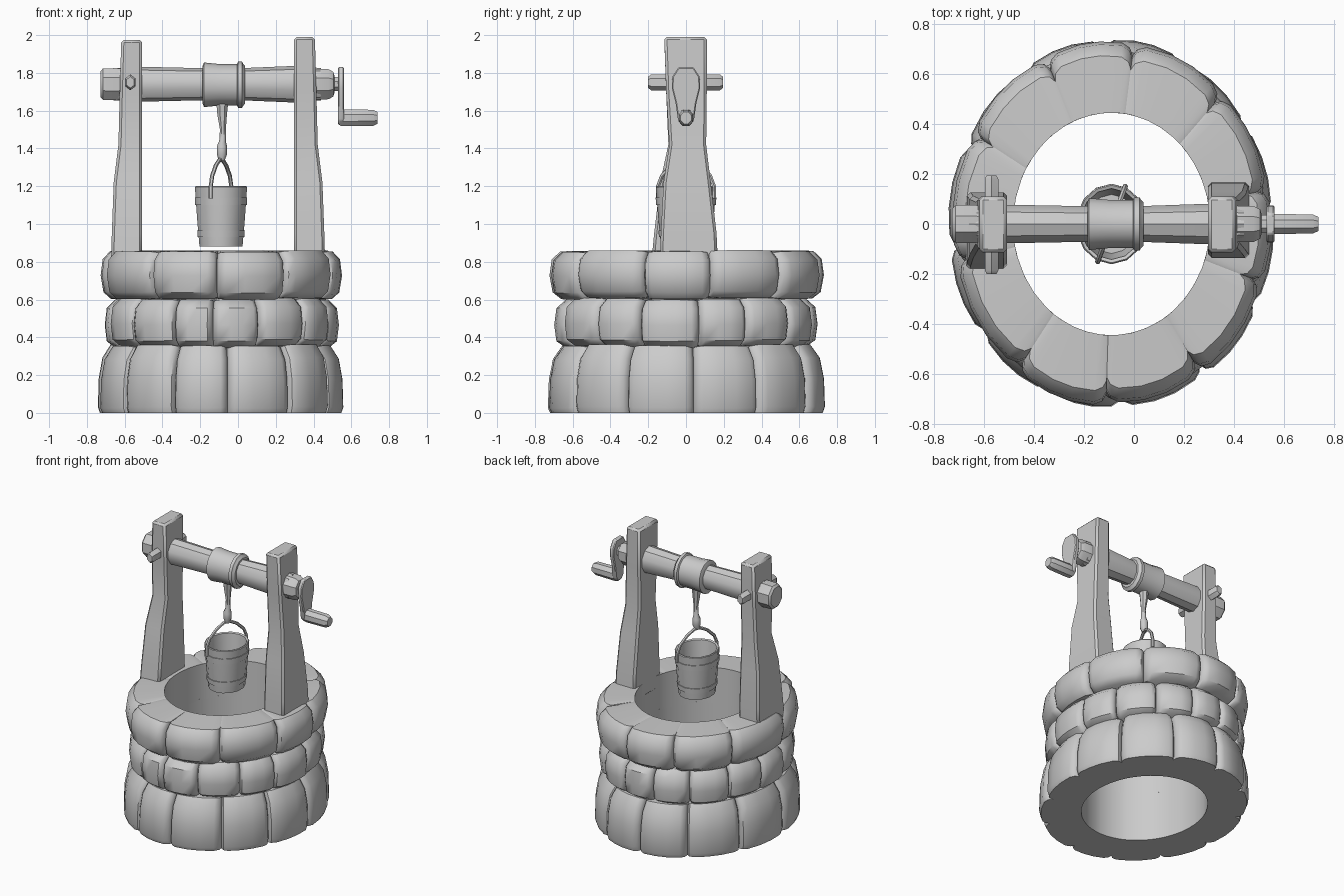
import bpy, bmesh, random
from math import sin, cos, pi, radians
from mathutils import Vector

if "Cube" in bpy.data.objects:
    bpy.data.objects.remove(bpy.data.objects["Cube"])

random.seed(4)
CX, SX = -0.09, 0.885          # well centre in x, and x squash of round parts


def finish(name, bm, angle=35, bevel=0):
    bmesh.ops.recalc_face_normals(bm, faces=bm.faces)
    me = bpy.data.meshes.new(name)
    bm.to_mesh(me)
    bm.free()
    ob = bpy.data.objects.new(name, me)
    bpy.context.collection.objects.link(ob)
    if bevel:
        m = ob.modifiers.new("bevel", 'BEVEL')
        m.width, m.segments = bevel, 1
    bpy.ops.object.select_all(action='DESELECT')
    ob.select_set(True)
    bpy.context.view_layer.objects.active = ob
    bpy.ops.object.shade_smooth_by_angle(angle=radians(angle))
    return ob


def loft(bm, sections, caps=True, loop=False):
    """Skin a list of equal-length closed sections."""
    rows = [[bm.verts.new(p) for p in s] for s in sections]
    n = len(rows[0])
    pairs = list(zip(rows, rows[1:])) + ([(rows[-1], rows[0])] if loop else [])
    for a, b in pairs:
        for i in range(n):
            j = (i + 1) % n
            bm.faces.new((a[i], a[j], b[j], b[i]))
    if caps and not loop:
        bm.faces.new(rows[0])
        bm.faces.new(rows[-1])


def ring(axis, pos, centre, ra, rb, n):
    """Ellipse across an axis; centre gives the other two coordinates."""
    out = []
    for k in range(n):
        t = 2 * pi * (k + .5) / n
        p = [centre[0] + ra * cos(t), centre[1] + rb * sin(t)]
        p.insert(axis, pos)
        out.append(p)
    return out


def spun(name, axis, centre, profile, n, ratio=1.0, **kw):
    """Solid from (position, radius) pairs along an axis."""
    bm = bmesh.new()
    loft(bm, [ring(axis, p, centre, r * ratio, r, n) for p, r in profile])
    return finish(name, bm, **kw)


def tube(name, pts, radii, n=6):
    """Tapered tube along a path."""
    bm, pts, secs = bmesh.new(), [Vector(p) for p in pts], []
    for i, p in enumerate(pts):
        d = (pts[min(i + 1, len(pts) - 1)] - pts[max(i - 1, 0)]).normalized()
        u = d.cross(Vector((.9, -.43, .05))).normalized()
        v = d.cross(u)
        secs.append([p + radii[i] * (u * cos(2 * pi * k / n) + v * sin(2 * pi * k / n)) for k in range(n)])
    loft(bm, secs)
    return finish(name, bm, 50)


# Stone courses: each stone is a bulging profile swept between two angles
def course(name, profile, bounds):
    bm = bmesh.new()
    zm = (profile[0][1] + profile[-1][1]) / 2
    for a, b in zip(bounds, bounds[1:] + [bounds[0] + 360]):
        dr, dz = random.uniform(-.008, .006), random.uniform(-.006, .004)
        secs = []
        for t, pull in ((0, .05), (.04, .022), (.13, .005), (.38, 0), (.62, 0), (.87, .005), (.96, .022), (1, .05)):
            ang = radians(a + (b - a) * t)
            sec = []
            for r, z in profile:
                if r > .5:
                    r += dr - pull
                    if z > 0:
                        z = zm + (z - zm) * (1 - pull * 1.6) + dz
                sec.append((CX + SX * r * cos(ang), r * sin(ang), z))
            secs.append(sec)
        loft(bm, secs)
    return finish(name, bm, 40)


def spread(n, start):
    return [start + 360 / n * (i + random.uniform(-.1, .1)) for i in range(n)]


course("bottom_stones", [(.445, 0), (.725, 0), (.737, .03), (.732, .18), (.71, .29), (.66, .36), (.445, .362)],
       spread(12, 5))
course("middle_stones", [(.445, .35), (.64, .35), (.69, .385), (.702, .47), (.69, .56), (.64, .605), (.445, .61)],
       spread(15, 4))
course("top_stones", [(.445, .60), (.665, .605), (.71, .64), (.727, .73), (.715, .815), (.67, .858), (.445, .86)],
       [11, 46, 82, 114, 150, 192, 234, 268, 304, 341])


# Posts: straight inside face, flared outer and side faces
def post(name, inner, side, top, dy):
    bm, secs = bmesh.new(), []
    for z, w, y0, y1 in ((.76, .165, -.155, .155), (.95, .16, -.145, .15), (1.22, .15, -.125, .125),
                         (1.42, .125, -.09, .105), (1.7, .118, -.105, .11), (top, .11, -.115, .11)):
        k = dy * max(0, (1.5 - z) / .7)
        x0, x1 = inner, inner + side * w
        secs.append([(x0, y0 + k, z), (x1, y0 + k, z), (x1, y1 + k, z), (x0, y1 + k, z)])
    loft(bm, secs)
    return finish(name, bm, 25, .014)


post("left_post", -.508, -1, 1.975, -.03)
post("right_post", .297, 1, 1.99, .015)

# Axle with end caps, rope winding and locking peg
AX = (0, 1.74)
spun("axle", 0, AX, [(-.66, .085), (-.5, .092), (-.19, .085), (.04, .086), (.3, .097), (.44, .085)], 10, .88)
spun("left_axle_end", 0, AX, [(-.728, .075), (-.715, .09), (-.64, .092), (-.6, .085)], 8, .9)
spun("right_axle_end", 0, AX, [(.38, .088), (.48, .086), (.505, .07), (.51, .05)], 8, .9)
spun("rope_winding", 0, (0, 1.737), [(-.187, .1), (-.18, .118), (-.1, .11), (-.005, .109), (0, .122), (.022, .122),
                                     (.027, .112), (.038, .1)], 14, .9)
spun("locking_peg", 1, (-.57, 1.75), [(-.2, .03), (-.185, .042), (.18, .042), (.195, .03)], 6, .75)

# Crank: teardrop plate and handle
bm = bmesh.new()
outline = [(-.04, 1.83), (.04, 1.83), (.072, 1.78), (.075, 1.72), (.055, 1.64), (.042, 1.55),
           (.02, 1.525), (-.02, 1.525), (-.042, 1.55), (-.055, 1.64), (-.075, 1.72), (-.072, 1.78)]
loft(bm, [[(x, y, z) for y, z in outline] for x in (.53, .562)])
finish("crank_arm", bm, 35, .006)
spun("crank_hub", 0, AX, [(.49, .04), (.54, .04)], 8)
spun("crank_handle", 0, (0, 1.562), [(.54, .045), (.57, .048), (.715, .046), (.738, .034)], 8, .9)

# Rope and knot
tube("rope", [(-.083, 0, 1.66), (-.084, 0, 1.58), (-.08, 0, 1.5), (-.082, 0, 1.44), (-.085, 0, 1.41),
              (-.085, 0, 1.37), (-.087, 0, 1.335)], [.034, .026, .016, .018, .028, .028, .016], 7)

# Bucket: hollow tapered shell with hoops and a bail
bm = bmesh.new()
shell = [(.88, .002), (.88, .132), (1.02, .146), (1.195, .16), (1.2, .155), (1.195, .142), (.91, .118), (.91, .002)]
loft(bm, [ring(2, z, (CX, 0), r * SX, r, 14) for z, r in shell])
finish("bucket", bm, 30)
bm = bmesh.new()
for z0, z1, r0 in ((.93, .965, .143), (1.1, 1.14, .158)):
    prof = [(z0, r0), (z1, r0 + .003), (z1, r0 - .013), (z0, r0 - .013)]
    loft(bm, [ring(2, z, (CX, 0), r * SX, r, 14) for z, r in prof], loop=True)
finish("bucket_hoops", bm, 30)
bail = [(CX + .055 * c, .15 * c, 1.17 + .17 * s) for c, s in
        ((-1, -.2), (-1, .15), (-.85, .5), (-.5, .82), (-.15, 1), (.15, 1), (.5, .82), (.85, .5), (1, .15), (1, -.2))]
tube("bucket_bail", bail, [.011] * len(bail))
